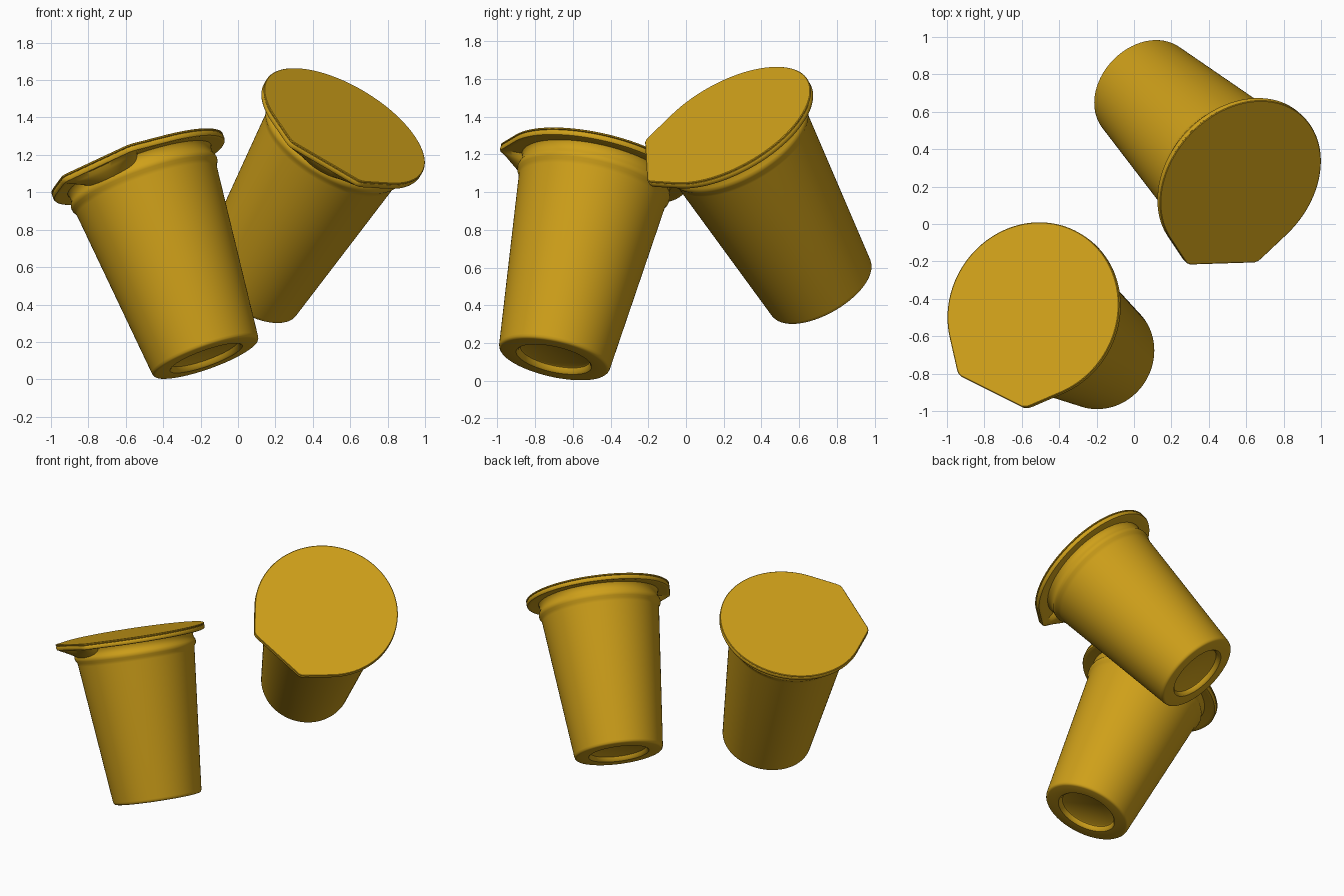
import bpy, bmesh
from math import cos, sin, pi, radians
from mathutils import Vector, Matrix

if "Cube" in bpy.data.objects:
    bpy.data.objects.remove(bpy.data.objects["Cube"])

SEG = 144
LID_R = 0.485

mat = bpy.data.materials.new("ochre_plastic")
mat.diffuse_color = (0.62, 0.35, 0.01, 1)
mat.use_nodes = True
mat.node_tree.nodes["Principled BSDF"].inputs["Base Color"].default_value = mat.diffuse_color


def signed(a):
    return (a + pi) % (2 * pi) - pi


def outline(a):
    """Lid edge: a circle with two soft corners either side of the tab (at angle 0)."""
    half = radians(24)
    d = abs(abs(signed(a)) - half)
    corner = LID_R / max(cos(half - d), 0.5) if d < half else LID_R
    return min(corner, 0.525 - 0.15 * d * d) if d < half else LID_R


def tab_weight(a):
    """How far the underside of the rim is filled in below the tab."""
    u = abs(signed(a)) / radians(27)
    return (1 - u * u) ** 0.5 if u < 1 else 0.0


def loft(name, rings, frame, cap_start=False, cap_end=False):
    """Skin a stack of rings; each ring maps an angle to (radius, height)."""
    bm = bmesh.new()
    loops = []
    for ring in rings:
        loop = []
        for i in range(SEG):
            a = 2 * pi * i / SEG
            r, h = ring(a)
            loop.append(bm.verts.new((r * cos(a), r * sin(a), h)))
        loops.append(loop)
    for lo, hi in zip(loops, loops[1:]):
        for i in range(SEG):
            j = (i + 1) % SEG
            bm.faces.new((lo[i], lo[j], hi[j], hi[i]))
    if cap_start:
        bm.faces.new(loops[0][::-1])
    if cap_end:
        bm.faces.new(loops[-1])
    me = bpy.data.meshes.new(name)
    bm.to_mesh(me)
    bm.free()
    ob = bpy.data.objects.new(name, me)
    bpy.context.collection.objects.link(ob)
    ob.matrix_world = frame
    me.materials.append(mat)
    bpy.context.view_layer.objects.active = ob
    ob.select_set(True)
    bpy.ops.object.shade_smooth_by_angle(angle=radians(35))
    ob.select_set(False)


def fixed(r, h):
    return lambda a: (r, h)


def rim(r0, h0, inset, h1, t):
    """Underside ring: t blends from the wall to the lid edge, sinking under the tab."""
    def ring(a):
        w = tab_weight(a)
        edge = outline(a) - inset
        sink = 0.075 * w * (1 - t) ** 0.7
        return r0 + (edge - r0) * t, h0 + (h1 - h0) * t - sink
    return ring


def edge(inset, h):
    return lambda a: (outline(a) - inset, h)


def cup(label, base, axis, tab):
    n = Vector(axis).normalized()
    x = Vector(tab)
    x = (x - n * x.dot(n)).normalized()
    y = n.cross(x)
    frame = Matrix((x, y, n)).transposed().to_4x4()
    frame.translation = Vector(base)

    # Tapered wall with recessed base, rounded foot and collar bead
    profile = [(0.180, 0.035), (0.188, 0.030), (0.195, 0.008), (0.205, 0.0),
               (0.283, 0.0), (0.292, 0.003), (0.298, 0.010), (0.301, 0.022),
               (0.396, 0.965), (0.400, 0.985), (0.410, 1.000), (0.413, 1.015),
               (0.410, 1.030), (0.403, 1.042), (0.400, 1.060), (0.402, 1.085),
               (0.412, 1.100)]
    loft(label + "_cup_wall", [fixed(r, h) for r, h in profile], frame, cap_start=True)

    # Flange with rolled edge and filled-in tab underside
    under = [rim(0.400, 1.092, 0.012, 1.088, t / 6) for t in range(7)]
    roll = [edge(0.004, 1.091), edge(0.0, 1.099), edge(0.0, 1.112), edge(0.003, 1.118)]
    loft(label + "_rim_flange", under + roll + [fixed(0.40, 1.118)], frame)

    # Thin foil lid
    loft(label + "_lid", [edge(0.004, 1.120), edge(0.0, 1.122), edge(0.0, 1.128),
                          edge(0.004, 1.131)],
         frame, cap_start=True, cap_end=True)


cup("front", (-0.17, -0.70, 0.113), (-0.327, 0.208, 0.922), (-0.22, -0.425, 0.018))
cup("back", (0.047, 0.720, 0.485), (0.4625, -0.439, 0.770), (-0.09, -0.405, -0.177))
